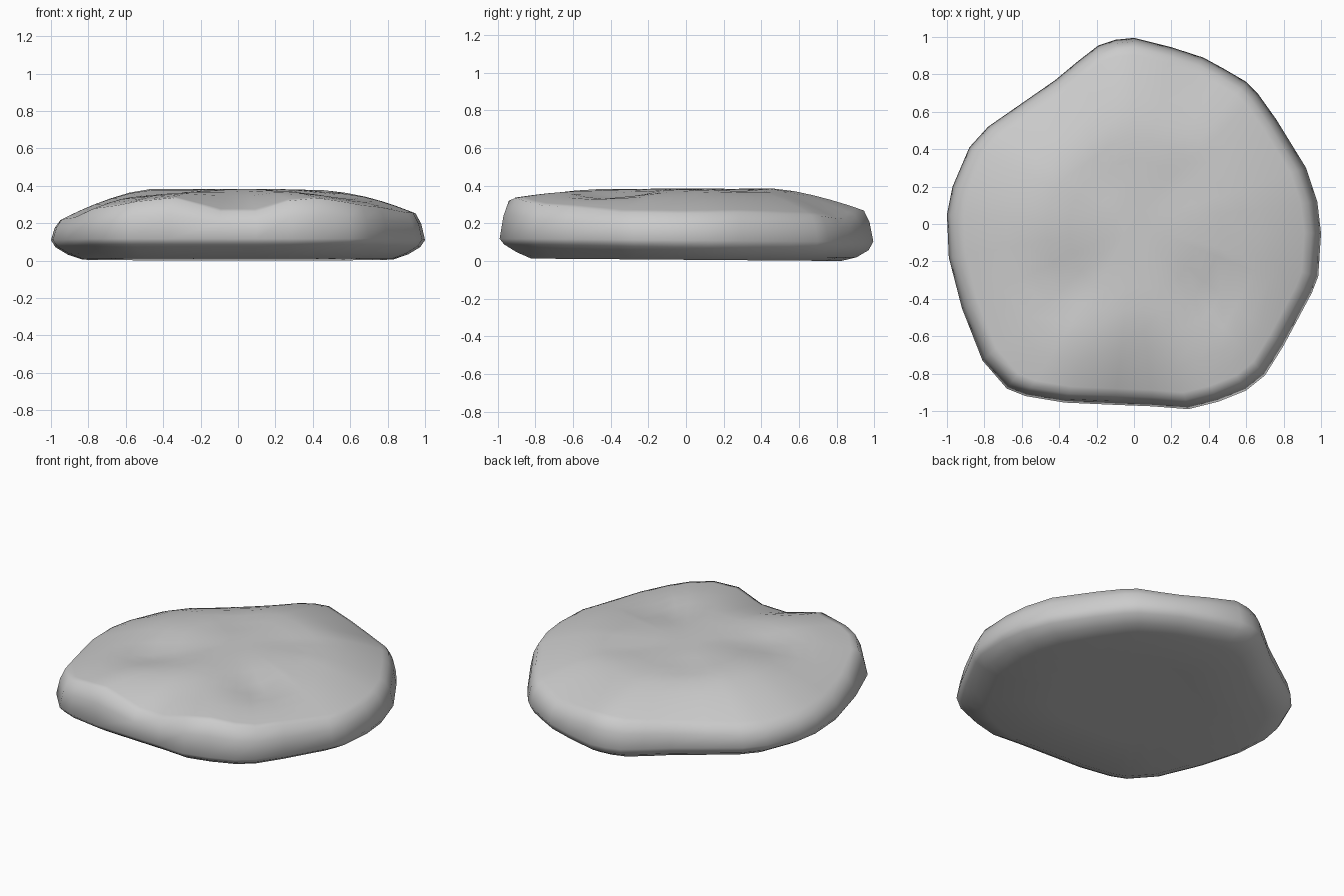
import bpy, bmesh
from math import atan2, exp, floor, pi, tau

if "Cube" in bpy.data.objects:
    bpy.data.objects.remove(bpy.data.objects["Cube"])

# Widest outline of the stone, seen from above
OUTLINE = [(1, -.05), (.98, .12), (.92, .3), (.76, .56), (.66, .7), (.6, .76), (.48, .83),
           (.37, .89), (.2, .945), (0, .995), (-.1, .985), (-.19, .955), (-.3, .87), (-.42, .77),
           (-.6, .645), (-.78, .52), (-.88, .41), (-.97, .2), (-1, .05), (-.99, -.18),
           (-.92, -.45), (-.81, -.73), (-.68, -.88), (-.58, -.92), (-.37, -.955), (-.1, -.967),
           (.1, -.975), (.29, -.99), (.45, -.95), (.6, -.89), (.7, -.81), (.8, -.65),
           (.95, -.37), (.985, -.28)]
# Height of the upper rim every 22.5 degrees, starting at +x
RIM = [.26, .265, .25, .23, .275, .25, .235, .225, .225, .235, .29, .345, .255, .345, .3, .265]
# Hollows in the top: x, y, radius, depth
DENTS = [(-.36, -.34, .2, .05), (.42, -.36, .18, .05), (.3, .25, .16, .015),
         (-.22, .28, .12, .015), (.5, -.05, .12, .015)]


def rim_height(x, y):
    a = (atan2(y, x) % tau) / (pi / 8)
    i = floor(a)
    t = a - i
    t = t * t * (3 - 2 * t)
    return RIM[i % 16] * (1 - t) + RIM[(i + 1) % 16] * t


def top_height(x, y, s):
    t = max(0, min(1, (.95 - s) / .45))
    t = .6 * t + .4 * (1 - (1 - t) ** 2)
    z = rim_height(x, y) * (1 - t) + .392 * t
    for dx, dy, r, d in DENTS:
        z -= d * exp(-((x - dx) ** 2 + (y - dy) ** 2) / r ** 2)
    return z


bm = bmesh.new()


def ring(s, height):
    return [bm.verts.new((x * s, y * s, height(x * s, y * s))) for x, y in OUTLINE]


def bevel(back, front):
    # underside edge, higher towards the front
    return lambda x, y: back + (front - back) * (.5 - .5 * max(-1, min(1, y * 1.3)))


# Rings from underside, round the edge, to the middle of the top
rings = [ring(.45, lambda x, y: .022),
         ring(.83, bevel(.008, .02)),
         ring(.91, bevel(.027, .055)),
         ring(.975, bevel(.065, .095)),
         ring(1, bevel(.11, .125)),
         ring(.98, lambda x, y: .12 + .6 * (rim_height(x, y) - .12))]
for s in (.95, .91, .85, .77, .68, .58, .47, .35, .22, .1):
    rings.append(ring(s, lambda x, y: top_height(x, y, s)))
n = len(OUTLINE)
for a, b in zip(rings, rings[1:]):
    for i in range(n):
        j = (i + 1) % n
        bm.faces.new((a[i], a[j], b[j], b[i]))
bm.faces.new(rings[0][::-1])
bm.faces.new(rings[-1])
low = min(v.co.z for v in bm.verts)
for v in bm.verts:
    v.co.z -= low
bmesh.ops.recalc_face_normals(bm, faces=bm.faces)

mesh = bpy.data.meshes.new("flat_stone")
bm.to_mesh(mesh)
bm.free()
for p in mesh.polygons:
    p.use_smooth = True
stone = bpy.data.objects.new("flat_stone", mesh)
bpy.context.collection.objects.link(stone)
